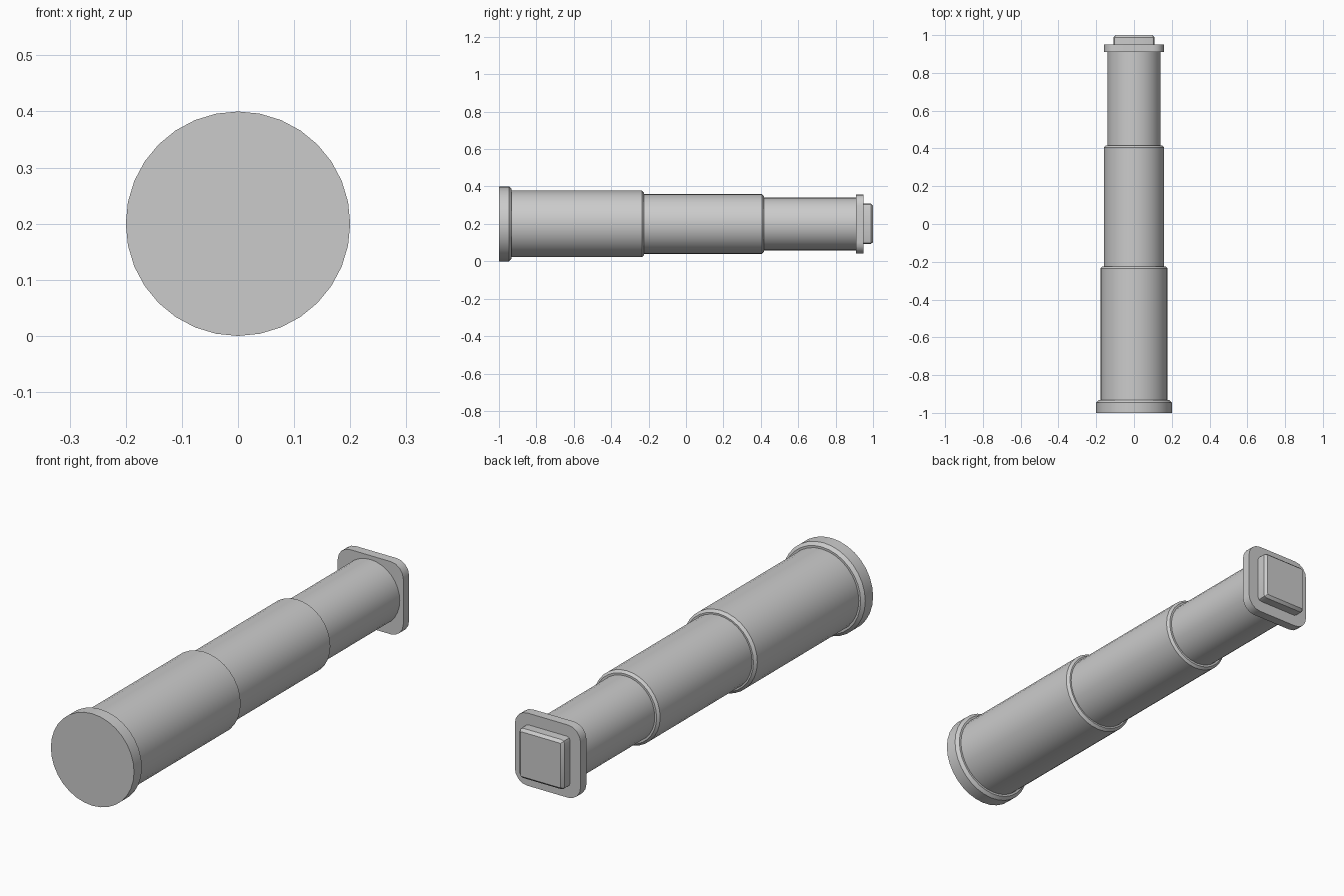
import bpy, bmesh, math

if "Cube" in bpy.data.objects:
    bpy.data.objects.remove(bpy.data.objects["Cube"])

CZ = 0.2      # height of the long axis
SIDES = 32

grey = bpy.data.materials.new("plain_grey")
grey.diffuse_color = (0.6, 0.6, 0.6, 1)
grey.use_nodes = True
grey.node_tree.nodes["Principled BSDF"].inputs["Base Color"].default_value = grey.diffuse_color


def loft(name, rings):
    """Skin a list of closed rings [(x, y, z), ...] and cap both ends."""
    bm = bmesh.new()
    loops = [[bm.verts.new(p) for p in ring] for ring in rings]
    n = len(loops[0])
    for a, b in zip(loops, loops[1:]):
        for i in range(n):
            j = (i + 1) % n
            bm.faces.new((a[i], a[j], b[j], b[i]))
    bm.faces.new(loops[0])
    bm.faces.new(loops[-1])
    bmesh.ops.recalc_face_normals(bm, faces=bm.faces)
    mesh = bpy.data.meshes.new(name)
    bm.to_mesh(mesh)
    bm.free()
    mesh.materials.append(grey)
    ob = bpy.data.objects.new(name, mesh)
    bpy.context.collection.objects.link(ob)
    bpy.ops.object.select_all(action='DESELECT')
    ob.select_set(True)
    bpy.context.view_layer.objects.active = ob
    bpy.ops.object.shade_smooth_by_angle(angle=math.radians(30))
    return ob


def circle(r, y):
    return [(r * math.cos(2 * math.pi * i / SIDES), y,
             CZ + r * math.sin(2 * math.pi * i / SIDES)) for i in range(SIDES)]


def rounded_square(half, corner, y, steps):
    pts = []
    for q, (sx, sz) in enumerate(((1, 1), (-1, 1), (-1, -1), (1, -1))):
        for k in range(steps + 1):
            a = math.pi / 2 * (q + k / steps)
            pts.append((sx * (half - corner) + corner * math.cos(a), y,
                        CZ + sz * (half - corner) + corner * math.sin(a)))
    return pts


# Round parts: name, radius, start, end, chamfer on the far edge
for name, r, y0, y1, c in (
        ("end_flange", 0.2, -1.0, -0.933, 0.013),
        ("large_tube", 0.178, -0.94, -0.225, 0.011),
        ("middle_tube", 0.16, -0.23, 0.416, 0.010)):
    loft(name, [circle(r, y0), circle(r, y1 - c), circle(r - c, y1)])
loft("small_tube", [circle(0.141, 0.41), circle(0.141, 0.915)])

# Square mounting plate with rounded corners
loft("square_plate", [rounded_square(0.158, 0.06, y, 4) for y in (0.91, 0.95)])

# Square button with chamfered outer edge
loft("square_button", [rounded_square(0.108, 0.016, 0.945, 2),
                       rounded_square(0.108, 0.016, 0.988, 2),
                       rounded_square(0.097, 0.006, 1.0, 2)])
